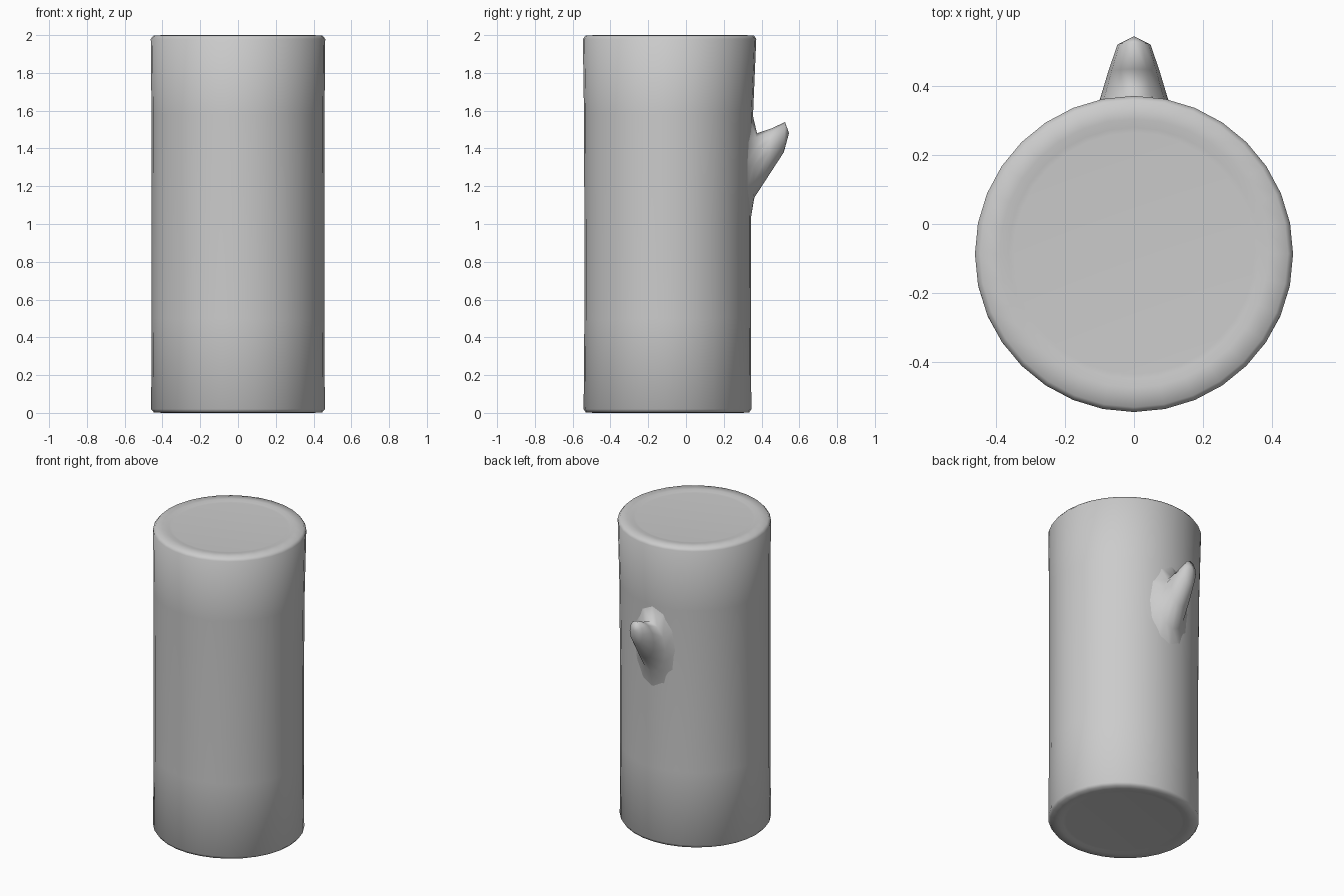
import bpy, bmesh, math

cube = bpy.data.objects.get("Cube")
if cube:
    bpy.data.objects.remove(cube, do_unlink=True)

grey = bpy.data.materials.new("plain grey")
grey.use_nodes = True
colour = (0.6, 0.6, 0.6, 1)
grey.diffuse_color = colour
grey.node_tree.nodes["Principled BSDF"].inputs["Base Color"].default_value = colour


def loft(name, rings, tip=None):
    """Skin a list of equal rings; close the ends with a face or a tip point."""
    bm = bmesh.new()
    rows = [[bm.verts.new(p) for p in ring] for ring in rings]
    n = len(rows[0])
    for a, b in zip(rows, rows[1:]):
        for i in range(n):
            j = (i + 1) % n
            bm.faces.new((a[i], a[j], b[j], b[i]))
    if tip:
        end = bm.verts.new(tip)
        for i in range(n):
            bm.faces.new((rows[-1][i], rows[-1][(i + 1) % n], end))
    else:
        bm.faces.new(rows[0])
        bm.faces.new(rows[-1])
    bmesh.ops.recalc_face_normals(bm, faces=bm.faces)
    mesh = bpy.data.meshes.new(name)
    bm.to_mesh(mesh)
    bm.free()
    mesh.materials.append(grey)
    mesh.shade_smooth()
    obj = bpy.data.objects.new(name, mesh)
    bpy.context.collection.objects.link(obj)
    return obj


# Trunk: rings of (half width, front y, back y, z), with shallow dished ends
def trunk_ring(r, front, back, z, n=32):
    mid, ry = (front + back) / 2, (back - front) / 2
    return [(r * math.cos(t), mid + ry * math.sin(t), z)
            for t in (math.tau * i / n for i in range(n))]


trunk = [
    (0.35, -0.445, 0.25, 0.006), (0.365, -0.46, 0.265, 0.005),
    (0.39, -0.48, 0.29, 0), (0.445, -0.53, 0.335, 0.002), (0.46, -0.542, 0.346, 0.02),
    (0.457, -0.538, 0.343, 0.5), (0.457, -0.538, 0.344, 1.0), (0.458, -0.54, 0.355, 1.58),
    (0.462, -0.546, 0.372, 1.98), (0.447, -0.532, 0.36, 1.998),
    (0.39, -0.475, 0.305, 2.0), (0.365, -0.45, 0.28, 1.995), (0.35, -0.435, 0.265, 1.994),
]
loft("trunk", [trunk_ring(*row) for row in trunk])


# Branch stub: rings from lower to upper point, with the sides wrapped round the trunk
def branch_ring(low, high, width, wrap, n=12):
    ring = []
    for i in range(n):
        t = math.tau * i / n
        x, f = width * math.sin(t), (1 - math.cos(t)) / 2
        y = low[0] + (high[0] - low[0]) * f - wrap * x * x
        ring.append((x, y, low[1] + (high[1] - low[1]) * f))
    return ring


branch = [
    ((0.338, 1.0), (0.348, 1.6), 0.17, 1.25),
    ((0.362, 1.14), (0.376, 1.48), 0.1, 1.0),
    ((0.44, 1.26), (0.45, 1.505), 0.075, 0.5),
    ((0.518, 1.38), (0.525, 1.54), 0.048, 0),
]
loft("branch_stub", [branch_ring(*row) for row in branch], tip=(0, 0.545, 1.48))
